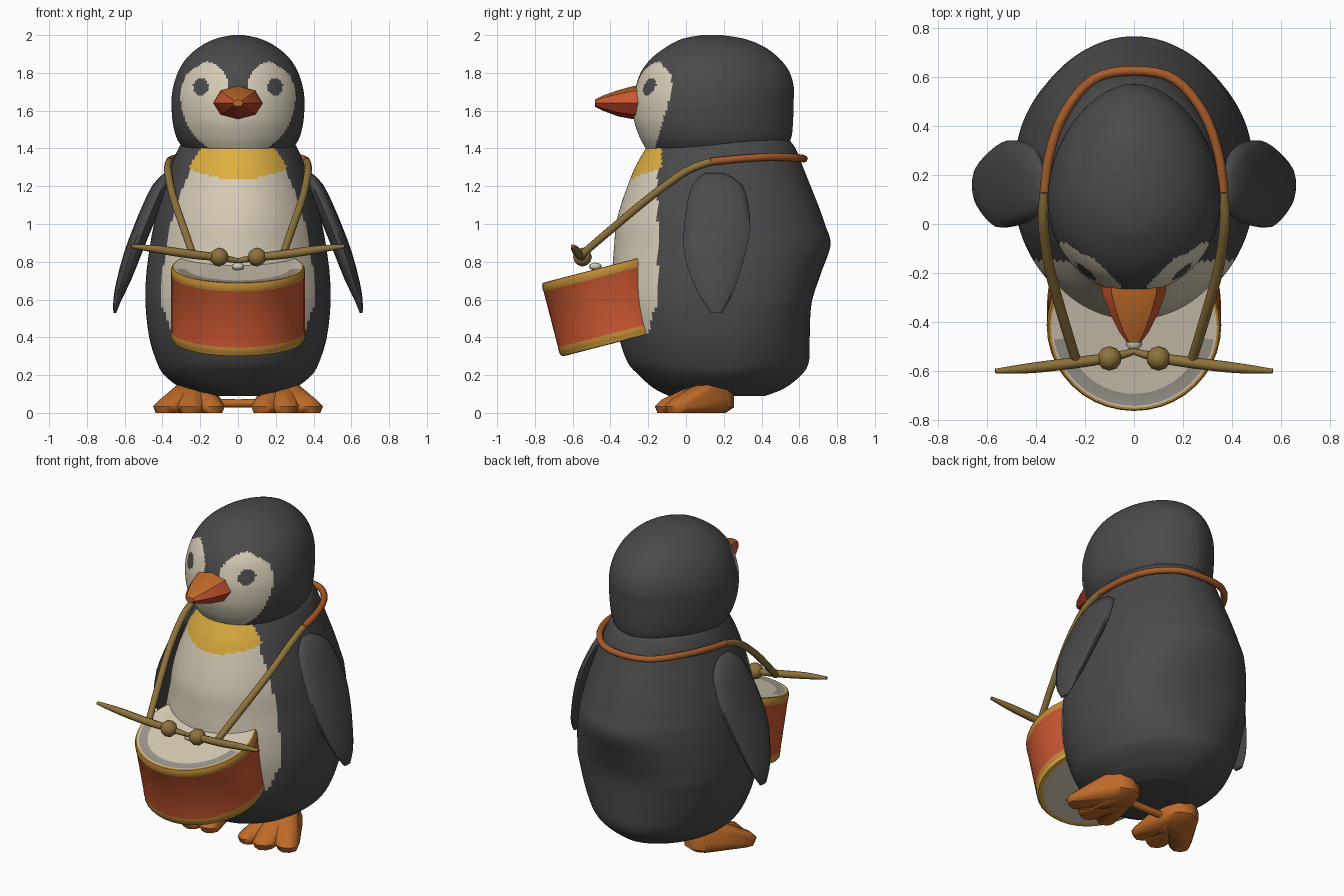
import bpy, bmesh, math
from mathutils import Vector, Matrix

if "Cube" in bpy.data.objects:
    bpy.data.objects.remove(bpy.data.objects["Cube"])


def mat(name, r, g, b):
    m = bpy.data.materials.new(name)
    m.diffuse_color = [((c / 255 + 0.055) / 1.055) ** 2.4 for c in (r, g, b)] + [1]
    m.use_nodes = True
    m.node_tree.nodes["Principled BSDF"].inputs["Base Color"].default_value = m.diffuse_color
    return m


CHARCOAL = mat("charcoal", 74, 74, 75)
CREAM = mat("cream", 214, 204, 182)
YELLOW = mat("yellow", 222, 174, 64)
RED = mat("drum red", 200, 86, 48)
ORANGE = mat("foot orange", 190, 106, 40)
BROWN = mat("stick brown", 142, 114, 60)
STRAP = mat("strap orange", 166, 92, 42)
OCHRE = mat("rim ochre", 194, 140, 54)
MAROON = mat("beak red", 178, 64, 40)
GREY = mat("ring grey", 158, 153, 143)


def finish(name, bm, mats, rule=None, angle=60):
    bmesh.ops.recalc_face_normals(bm, faces=bm.faces)
    if rule:
        for f in bm.faces:
            f.material_index = rule(f)
    me = bpy.data.meshes.new(name)
    bm.to_mesh(me)
    bm.free()
    for m in mats:
        me.materials.append(m)
    ob = bpy.data.objects.new(name, me)
    bpy.context.collection.objects.link(ob)
    bpy.ops.object.select_all(action='DESELECT')
    ob.select_set(True)
    bpy.context.view_layer.objects.active = ob
    bpy.ops.object.shade_smooth_by_angle(angle=math.radians(angle))
    return ob


def loft(rings):
    """Skin a list of equal-length point rings and cap both ends."""
    bm = bmesh.new()
    vs = [[bm.verts.new(p) for p in r] for r in rings]
    n = len(vs[0])
    for a, b in zip(vs, vs[1:]):
        for i in range(n):
            j = (i + 1) % n
            bm.faces.new((a[i], a[j], b[j], b[i]))
    bm.faces.new(vs[0])
    bm.faces.new(vs[-1])
    return bm


def smooth_keys(keys, steps):
    """Catmull-Rom interpolation of key tuples."""
    k = [Vector(v) for v in keys]
    k = [k[0]] + k + [k[-1]]
    out = []
    for p0, p1, p2, p3 in zip(k, k[1:], k[2:], k[3:]):
        for s in range(steps):
            t = s / steps
            out.append(0.5 * (2 * p1 + (p2 - p0) * t + (2 * p0 - 5 * p1 + 4 * p2 - p3) * t * t
                              + (3 * p1 - p0 - 3 * p2 + p3) * t ** 3))
    return out + [k[-1]]


def egg_rings(keys, yc, power, steps=8, n=160):
    """Rings from (z, half width, front y, back y); power(z) sets how full the back is."""
    rings = []
    for z, w, yf, yb in smooth_keys(keys, steps):
        c = yf + (yb - yf) * yc
        ring = []
        for i in range(n):
            a = math.tau * i / n
            co, s = math.cos(a), math.sin(a)
            if s > 0:
                e = 2 / power(z)
                ring.append((w * math.copysign(abs(co) ** e, co), c + (yb - c) * s ** e, z))
            else:
                ring.append((w * co, c + s * (c - yf), z))
        rings.append(ring)
    return rings


def tube(name, pts, radii, m, n=8, steps=4):
    """Round tube along a smoothed path."""
    path = smooth_keys([tuple(p) + (r,) for p, r in zip(pts, radii)], steps)
    rings = []
    for i, p in enumerate(path):
        d = (path[min(i + 1, len(path) - 1)] - path[max(i - 1, 0)]).to_3d().normalized()
        u = d.cross(Vector((0, 0, 1))).normalized()
        v = d.cross(u)
        rings.append([p.to_3d() + p[3] * (u * math.cos(math.tau * j / n) + v * math.sin(math.tau * j / n))
                      for j in range(n)])
    return finish(name, loft(rings), [m])


# Body: dark back, cream belly, yellow collar patch
body_keys = [(0.09, 0.20, -0.09, 0.42), (0.13, 0.30, -0.17, 0.52), (0.20, 0.39, -0.25, 0.61),
             (0.27, 0.43, -0.31, 0.65), (0.40, 0.47, -0.355, 0.655), (0.58, 0.49, -0.385, 0.665),
             (0.74, 0.485, -0.39, 0.715), (0.89, 0.465, -0.38, 0.765), (1.00, 0.445, -0.37, 0.735),
             (1.10, 0.42, -0.345, 0.70), (1.20, 0.39, -0.31, 0.66), (1.30, 0.355, -0.27, 0.62),
             (1.38, 0.325, -0.225, 0.59), (1.44, 0.29, -0.19, 0.55), (1.46, 0.26, -0.16, 0.50)]


def body_power(z):
    if z < 0.58:
        return 1.75 + 0.85 * max(0, z - 0.15) / 0.43
    return max(2.0, 2.6 - 0.6 * (z - 0.58) / 0.31)


def body_rule(f):
    x, y, z = f.calc_center_median()
    if z > 1.235 + 0.9 * x * x and y < -0.13:
        return 2
    return 1 if y < -0.15 - max(0, 0.6 - z) * 0.3 and z > 0.42 else 0


finish("body", loft(egg_rings(body_keys, 0.5, body_power)), [CHARCOAL, CREAM, YELLOW], body_rule)

# Head: cream face lobes with dark eyes
head_keys = [(1.38, 0.27, -0.20, 0.50), (1.42, 0.305, -0.225, 0.54), (1.47, 0.33, -0.25, 0.56),
             (1.55, 0.347, -0.275, 0.567), (1.65, 0.352, -0.28, 0.57), (1.73, 0.342, -0.265, 0.57),
             (1.81, 0.315, -0.235, 0.545), (1.88, 0.27, -0.18, 0.49), (1.94, 0.20, -0.10, 0.41),
             (1.98, 0.12, -0.02, 0.31), (2.0, 0.03, 0.08, 0.19)]


def head_rule(f):
    x, y, z = f.calc_center_median()
    x = abs(x)
    if y > -0.075 - max(0, 1.7 - z) * 0.3 - max(0, z - 1.78) * 0.8:
        return 0
    if ((x - 0.197) / 0.04) ** 2 + ((z - 1.727) / 0.046) ** 2 < 1:
        return 0
    lobe = ((x - 0.185) / 0.135) ** 2 + ((z - 1.72) / 0.142) ** 2 < 1
    cheek = z < 1.66 and x < 0.31 - (1.66 - z) * 0.2
    return 1 if lobe or cheek else 0


finish("head", loft(egg_rings(head_keys, 0.45, lambda z: 1.85)), [CHARCOAL, CREAM], head_rule)

# Beak: orange ridge, red sides, dark red below
beak_rings = []
for y, rx, up, down in ((-0.2, 0.13, 0.1, 0.08), (-0.28, 0.13, 0.09, 0.085), (-0.36, 0.1, 0.068, 0.07),
                        (-0.44, 0.06, 0.04, 0.04), (-0.483, 0.028, 0.018, 0.018)):
    ring = []
    for i in range(8):
        a = math.tau * i / 8
        ring.append((rx * math.cos(a), y, 1.64 + math.sin(a) * (up if math.sin(a) > 0 else down)))
    beak_rings.append(ring)


def beak_rule(f):
    c = f.calc_center_median()
    if c.z < 1.635:
        return 2
    return 1 if abs(c.x) > (c.z - 1.64) * 1.8 and c.y > -0.47 else 0


finish("beak", loft(beak_rings), [ORANGE, RED, MAROON], beak_rule, 35)

# Flippers: (z, centre x, half thickness, front y, back y)
flipper_keys = [(1.27, 0.375, 0.015, 0.10, 0.20), (1.21, 0.405, 0.045, 0.03, 0.30), (1.1, 0.455, 0.05, 0.0, 0.335),
                (0.98, 0.505, 0.05, -0.015, 0.345), (0.85, 0.555, 0.048, -0.015, 0.32),
                (0.7, 0.605, 0.038, 0.03, 0.275), (0.6, 0.638, 0.022, 0.08, 0.235), (0.53, 0.652, 0.008, 0.13, 0.19)]
for side, s in (("left", -1), ("right", 1)):
    rings = []
    for z, x, t, y0, y1 in smooth_keys(flipper_keys, 2):
        ring = []
        for i in range(14):
            a = math.tau * i / 14
            ring.append((s * (x + t * math.cos(a)), (y0 + y1) / 2 + (y1 - y0) / 2 * math.sin(a), z))
        rings.append(ring)
    finish(side + "_flipper", loft(rings), [CHARCOAL])

    # Foot: each of the three toes is a hull from rounded ankle to fat toe tip
    bm = bmesh.new()
    for tx, ty, r in ((0.135, -0.085, 0.065), (0.25, -0.095, 0.07), (0.38, -0.045, 0.07)):
        verts = []
        for cx, cy, z, rad in ((0.22, 0.155, 0.17, 0.075), (0.22, 0.15, 0.08, 0.105), (0.22, 0.15, 0.03, 0.105),
                               (0.22, 0.14, 0.0, 0.07),
                               (tx, ty, 0.07, r * 0.5), (tx, ty, 0.035, r), (tx, ty, 0.0, r * 0.8)):
            for i in range(8):
                a = math.tau * i / 8
                verts.append(bm.verts.new((s * (cx + rad * math.cos(a)), cy + rad * math.sin(a), z)))
        res = bmesh.ops.convex_hull(bm, input=verts)
        loose = {v for v in res["geom_interior"] + res["geom_unused"] if isinstance(v, bmesh.types.BMVert)}
        bmesh.ops.delete(bm, geom=list(loose), context='VERTS')
    finish(side + "_foot", bm, [ORANGE], angle=50)

    # Drumstick with a round head
    tube(side + "_drumstick", [(s * 0.565, -0.60, 0.883), (s * 0.42, -0.587, 0.865), (s * 0.25, -0.567, 0.84),
                               (s * 0.1, -0.545, 0.823), (0, -0.52, 0.805)],
         [0.01, 0.021, 0.023, 0.02, 0.013], BROWN)
    bm = bmesh.new()
    bmesh.ops.create_icosphere(bm, subdivisions=2, radius=0.05,
                               matrix=Matrix.Translation((s * 0.1, -0.548, 0.825)))
    finish(side + "_stick_head", bm, [BROWN])

    # Front strap from shoulder to drum
    tube(side + "_front_strap", [(s * 0.365, 0.13, 1.33), (s * 0.37, 0.0, 1.28), (s * 0.345, -0.18, 1.15),
                                 (s * 0.29, -0.38, 0.985), (s * 0.235, -0.56, 0.83)],
         [0.02, 0.021, 0.021, 0.021, 0.02], BROWN)

# Back strap around the neck
half = [(0.365, 0.13, 1.33), (0.345, 0.28, 1.345), (0.285, 0.45, 1.355), (0.165, 0.59, 1.35)]
loop = half + [(0, 0.625, 1.345)] + [(-x, y, z) for x, y, z in reversed(half)]
tube("back_strap", loop, [0.02] * len(loop), STRAP)

# Bar joining the feet
tube("foot_bar", [(-0.18, 0.1, 0.055), (0, 0.1, 0.05), (0.18, 0.1, 0.055)], [0.022] * 3, ORANGE)

# Drum: revolved profile, tilted forward; one colour per band
profile = [(0.32, -0.202), (0.345, -0.2), (0.355, -0.185), (0.355, -0.155), (0.354, -0.15), (0.354, 0.155),
           (0.356, 0.16), (0.355, 0.185), (0.348, 0.2), (0.338, 0.202), (0.33, 0.2), (0.28, 0.198), (0.02, 0.198)]


def drum_rule(f):
    c = f.calc_center_median()
    r = c.xy.length
    if abs(c.z) < 0.15:
        return 0
    if r > 0.335 or (c.z < 0 and r > 0.325):
        return 4 if c.z < -0.19 else 1
    return 3 if c.z > 0 and 0.28 < r < 0.33 and c.y < -0.05 else 2


drum = finish("drum", loft([[(r * math.cos(math.tau * i / 40), r * math.sin(math.tau * i / 40), z)
                             for i in range(40)] for r, z in profile]),
              [RED, OCHRE, CREAM, GREY, YELLOW], drum_rule, 35)
drum.matrix_world = Matrix.Translation((0, -0.372, 0.58)) @ Matrix.Rotation(math.radians(14.5), 4, 'X')

# Small cream knob on the drum skin
bm = bmesh.new()
bmesh.ops.create_icosphere(bm, subdivisions=2, radius=0.035,
                           matrix=Matrix.Translation((0, -0.48, 0.775)) @ Matrix.Diagonal((1, 1, 0.6, 1)))
finish("drum_knob", bm, [CREAM])
